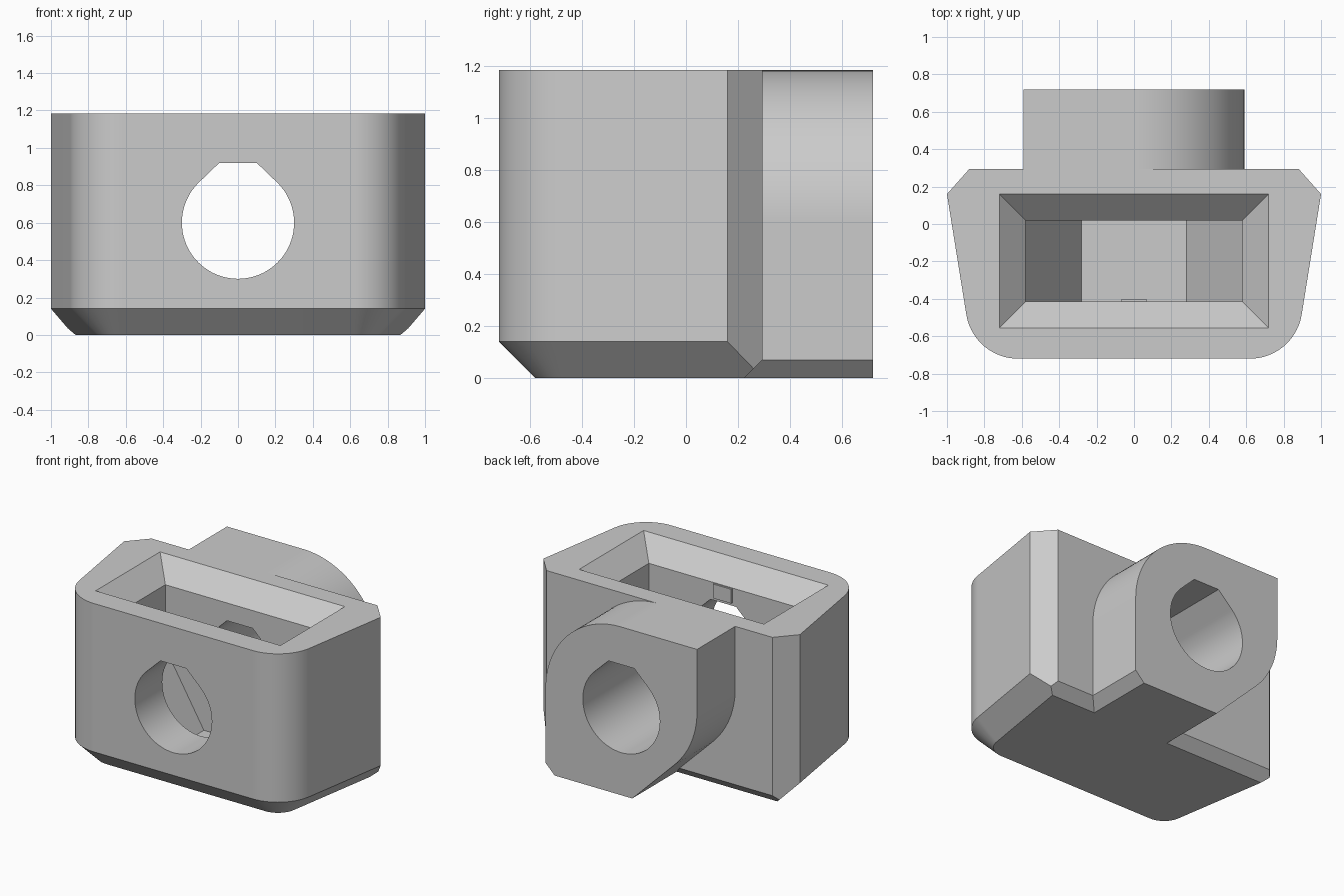
import bpy, bmesh, math
from mathutils import Vector

if "Cube" in bpy.data.objects:
    bpy.data.objects.remove(bpy.data.objects["Cube"], do_unlink=True)

TOP = 1.185        # height of the block
BORE_Z = 0.6       # height of the bore axis

grey = bpy.data.materials.new("plain grey")
grey.use_nodes = True
grey.diffuse_color = (0.6, 0.6, 0.6, 1)
grey.node_tree.nodes["Principled BSDF"].inputs["Base Color"].default_value = (0.6, 0.6, 0.6, 1)


def arc(cx, cy, r, start, end, steps):
    """Points on an arc, angles in degrees."""
    angles = [math.radians(start + (end - start) * i / steps) for i in range(steps + 1)]
    return [(cx + r * math.cos(a), cy + r * math.sin(a)) for a in angles]


def hull(name, points):
    """Convex solid around the points, with flat areas merged."""
    bm = bmesh.new()
    for p in points:
        bm.verts.new(p)
    bmesh.ops.remove_doubles(bm, verts=bm.verts[:], dist=1e-4)
    bmesh.ops.convex_hull(bm, input=bm.verts[:])
    bmesh.ops.delete(bm, geom=[v for v in bm.verts if not v.link_faces], context='VERTS')
    bmesh.ops.dissolve_limit(bm, angle_limit=0.015, verts=bm.verts[:], edges=bm.edges[:])
    bmesh.ops.recalc_face_normals(bm, faces=bm.faces[:])
    mesh = bpy.data.meshes.new(name)
    bm.to_mesh(mesh)
    bm.free()
    mesh.materials.append(grey)
    obj = bpy.data.objects.new(name, mesh)
    bpy.context.collection.objects.link(obj)
    return obj


def along_y(profile, y0, y1):
    return [(x, y, z) for x, z in profile for y in (y0, y1)]


def box(x, y0, y1, z):
    return [(sx * x, y, z) for sx in (-1, 1) for y in (y0, y1)]


def combine(target, tool, operation):
    mod = target.modifiers.new(operation, 'BOOLEAN')
    mod.operation = operation
    mod.solver = 'EXACT'
    mod.object = tool
    bpy.context.view_layer.objects.active = target
    bpy.ops.object.modifier_apply(modifier=mod.name)
    bpy.data.objects.remove(tool, do_unlink=True)


# Block outline seen from above, anticlockwise, right half mirrored
half = arc(0.62, -0.44, 0.28, -90, -9.3, 14) + [(1.0, 0.16), (0.88, 0.295)]
outline = half + [(-x, y) for x, y in reversed(half)]

bm = bmesh.new()
base = bm.faces.new([bm.verts.new((x, y, 0)) for x, y in outline])
lifted = bmesh.ops.extrude_face_region(bm, geom=[base], use_keep_orig=True)["geom"]
for v in lifted:
    if isinstance(v, bmesh.types.BMVert):
        v.co.z = TOP

# Lower chamfers: deep at front and sides, shallow at the back, none on the back corners
for (ax, ay), (bx, by) in zip(outline, outline[1:] + outline[:1]):
    n = Vector((by - ay, ax - bx, 0)).normalized()
    if n.y > 0.3 and abs(n.x) > 0.3:
        continue
    height = 0.07 if n.y > 0.9 else 0.14
    bmesh.ops.bisect_plane(bm, geom=bm.verts[:] + bm.edges[:] + bm.faces[:], dist=1e-6,
                           plane_co=(ax, ay, height), plane_no=n + Vector((0, 0, -1)),
                           clear_outer=True)
block_points = [v.co.copy() for v in bm.verts]
bm.free()
block = hull("block", block_points)

# Rear boss: rounded upper right, rounded and sloped lower left
boss_profile = (arc(0.005, BORE_Z, 0.585, 0, 90, 28) + [(-0.59, TOP)]
                + arc(0, 0.745, 0.59, 180, 225, 14)
                + [(-0.085, 0), (0.52, 0), (0.59, 0.07)])
combine(block, hull("rear_boss", along_y(boss_profile, 0.19, 0.72)), 'UNION')

# Pocket: hexagonal trap below a flared mouth
trap = [(s * x, z) for s in (-1, 1) for x, z in ((0.28, 0.1), (0.58, BORE_Z), (0.58, 1.15))]
combine(block, hull("trap_cutter", along_y(trap, -0.415, 0.02)), 'DIFFERENCE')
mouth = box(0.58, -0.415, 0.02, TOP - 0.14) + box(0.82, -0.657, 0.262, TOP + 0.1)
combine(block, hull("mouth_cutter", mouth), 'DIFFERENCE')

# Through bore with a flat-topped teardrop section
bore = arc(0, BORE_Z, 0.3, 135, 405, 60) + [(0.1, 0.92), (-0.1, 0.92)]
combine(block, hull("bore_cutter", along_y(bore, -1, 1)), 'DIFFERENCE')

# Small retaining nub on the inner front wall
nub = hull("retaining_nub", box(0.07, -0.43, -0.403, 0.94) + box(0.07, -0.43, -0.403, 1.04))

# Smooth shading with sharp edges kept
for obj in (block, nub):
    bpy.ops.object.select_all(action='DESELECT')
    obj.select_set(True)
    bpy.context.view_layer.objects.active = obj
    bpy.ops.object.shade_smooth_by_angle(angle=math.radians(25))
weighted = block.modifiers.new("weighted_normals", 'WEIGHTED_NORMAL')
weighted.keep_sharp = True
